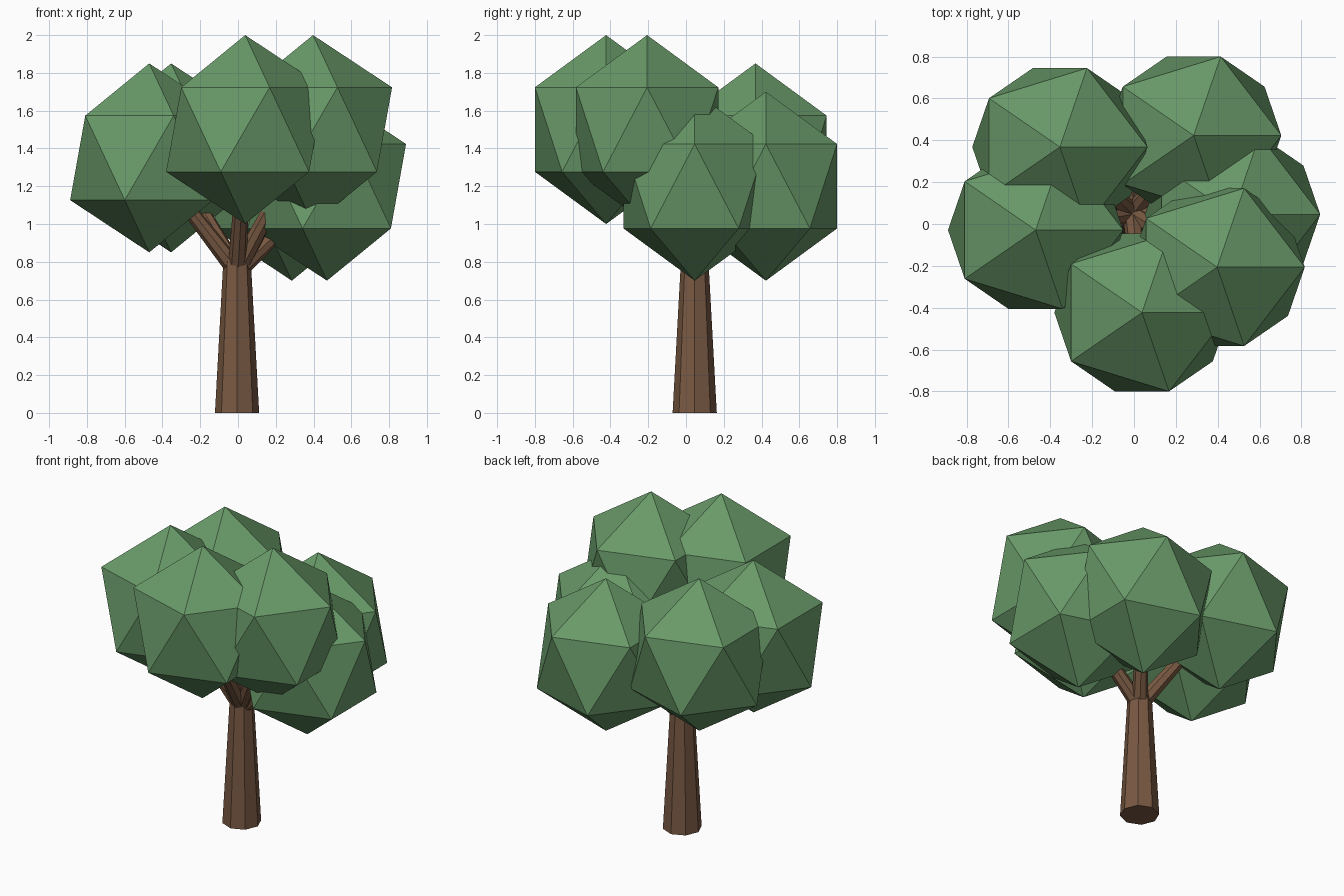
import bpy, math
from mathutils import Vector

if "Cube" in bpy.data.objects:
    bpy.data.objects.remove(bpy.data.objects["Cube"])


def material(name, color):
    m = bpy.data.materials.new(name)
    m.diffuse_color = (*color, 1)
    m.use_nodes = True
    m.node_tree.nodes["Principled BSDF"].inputs["Base Color"].default_value = m.diffuse_color
    return m


leaf = material("leaf_green", (0.14, 0.32, 0.14))
bark = material("bark_brown", (0.19, 0.10, 0.055))


def limb(name, a, b, r1, r2, sides, turn=0.0):
    """Tapered flat-sided cylinder from a to b."""
    a, b = Vector(a), Vector(b)
    d = b - a
    bpy.ops.mesh.primitive_cone_add(vertices=sides, radius1=r1, radius2=r2,
                                    depth=d.length, location=(a + b) / 2)
    ob = bpy.context.object
    ob.rotation_euler = d.to_track_quat('Z', 'Y').to_euler()
    if d.x == 0 and d.y == 0:
        ob.rotation_euler = (0, 0, turn)
    ob.name = name
    ob.data.materials.append(bark)
    return ob


# Trunk
TX, TY = -0.005, 0.046
limb("trunk", (TX, TY, 0), (TX, TY, 0.82), 0.117, 0.072, 8)

# Foliage clumps, each carried by its own branch
clumps = [
    (0.038, -0.423, 1.50),
    (0.397, -0.206, 1.50),
    (0.285, 0.423, 1.20),
    (-0.354, 0.368, 1.35),
    (-0.470, -0.029, 1.35),
    (0.471, 0.046, 1.20),
]
fork = Vector((TX, TY, 0.75))
for i, c in enumerate(clumps, 1):
    bpy.ops.mesh.primitive_ico_sphere_add(subdivisions=1, radius=1, location=c)
    ob = bpy.context.object
    ob.scale = (0.468, 0.443, 0.5)
    ob.name = f"foliage_{i}"
    ob.data.materials.append(leaf)

    tip = fork.lerp(Vector(c), 0.75)
    limb(f"branch_{i}", fork, tip, 0.05, 0.035, 8)
